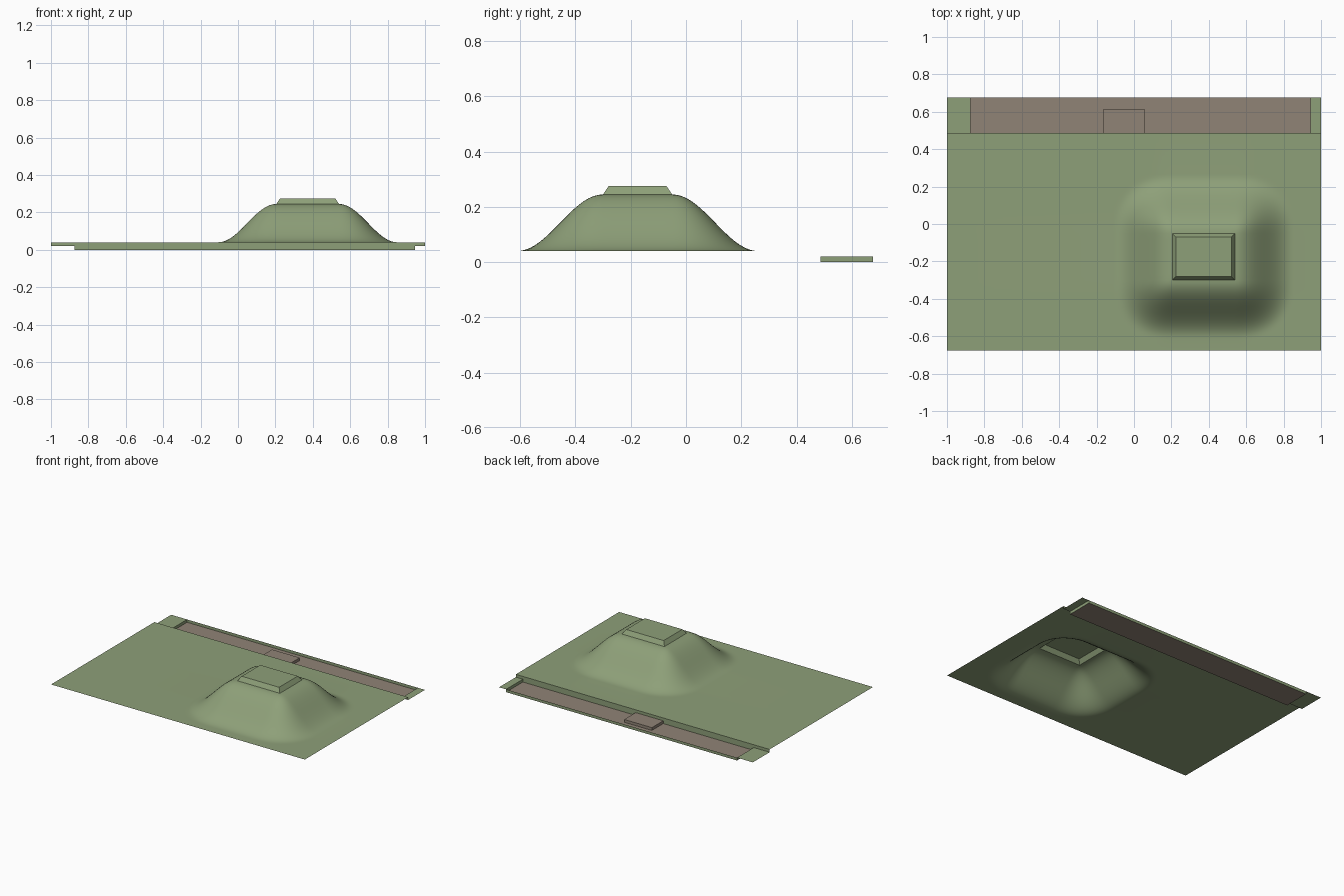
import bpy, bmesh, math

if "Cube" in bpy.data.objects:
    bpy.data.objects.remove(bpy.data.objects["Cube"])


def material(name, rgb):
    m = bpy.data.materials.new(name)
    m.diffuse_color = (*rgb, 1)
    m.use_nodes = True
    m.node_tree.nodes["Principled BSDF"].inputs["Base Color"].default_value = m.diffuse_color
    return m


GRASS = material("grass", (0.27, 0.35, 0.19))
EARTH = material("earth", (0.28, 0.23, 0.18))


def build(name, bm, mat):
    bmesh.ops.remove_doubles(bm, verts=bm.verts, dist=1e-5)
    me = bpy.data.meshes.new(name)
    bm.to_mesh(me)
    bm.free()
    me.materials.append(mat)
    ob = bpy.data.objects.new(name, me)
    bpy.context.collection.objects.link(ob)
    return ob


def quads(name, faces, mat):
    bm = bmesh.new()
    for f in faces:
        bm.faces.new([bm.verts.new(p) for p in f])
    return build(name, bm, mat)


def flat(x0, x1, y0, y1, z):
    return [(x0, y0, z), (x1, y0, z), (x1, y1, z), (x0, y1, z)]


def span(a, b, n):
    return [a + (b - a) * i / n for i in range(n)]


# key dimensions
PX0, PX1, PY0, PY1 = 0.205, 0.54, -0.30, -0.05   # plinth footprint
GROUND, PLATEAU, TOP = 0.04, 0.245, 0.275
BANK, BACK = 0.487, 0.676                        # near and far trench edges
TX0, TX1 = -0.875, 0.945


def height(x, y):
    dx = max(PX0 - x, x - PX1, 0) / 0.312
    dy = max(PY0 - y, y - PY1, 0) / 0.312
    d = min((dx ** 2.3 + dy ** 2.3) ** (1 / 2.3), 1)
    return GROUND + (PLATEAU - GROUND) * (0.5 + 0.5 * math.cos(math.pi * d))


# ground sheet with the hill raised from it, open beneath the plinth
xs = [-1] + span(-0.11, PX0, 18) + span(PX0, PX1, 8) + span(PX1, 0.855, 18) + [0.855, 1]
ys = [-BACK] + span(-0.615, PY0, 18) + span(PY0, PY1, 8) + span(PY1, 0.265, 18) + [0.265, BANK]
bm = bmesh.new()
grid = [[bm.verts.new((x, y, height(x, y))) for x in xs] for y in ys]
for j in range(len(ys) - 1):
    for i in range(len(xs) - 1):
        cx, cy = (xs[i] + xs[i + 1]) / 2, (ys[j] + ys[j + 1]) / 2
        if PX0 < cx < PX1 and PY0 < cy < PY1:
            continue
        bm.faces.new((grid[j][i], grid[j][i + 1], grid[j + 1][i + 1], grid[j + 1][i]))
hill = build("ground_and_hill", bm, GRASS)
hill.data.polygons.foreach_set("use_smooth", [True] * len(hill.data.polygons))

# bevelled plinth on the hilltop
low = flat(PX0, PX1, PY0, PY1, PLATEAU)
high = flat(PX0 + 0.02, PX1 - 0.02, PY0 + 0.02, PY1 - 0.02, TOP)
sides = [[low[i], low[(i + 1) % 4], high[(i + 1) % 4], high[i]] for i in range(4)]
quads("hilltop_plinth", [high] + sides, GRASS)

# banks: step down from the ground, end shelves and trench walls
S = 0.02


def wall(a, b, z0, z1):
    return [(*a, z0), (*b, z0), (*b, z1), (*a, z1)]


quads("trench_banks", [
    flat(-1, TX0, BANK, BACK, S),
    flat(TX1, 1, BANK, BACK, S),
    wall((1, BANK), (-1, BANK), S, GROUND),
    wall((TX1, BANK), (TX0, BANK), 0, S),
    wall((TX0, BANK), (TX0, BACK), 0, S),
    wall((TX1, BACK), (TX1, BANK), 0, S),
    wall((TX1, BACK), (TX0, BACK), 0, S),
], GRASS)

# trench floor
quads("trench_floor", [flat(TX0, TX1, BANK, BACK, 0)], EARTH)

# raised slab in the trench
bx0, bx1, by1 = -0.162, 0.056, 0.615
quads("trench_slab", [
    flat(bx0, bx1, BANK, by1, S),
    wall((bx0, by1), (bx0, BANK), 0, S),
    wall((bx1, BANK), (bx1, by1), 0, S),
    wall((bx1, by1), (bx0, by1), 0, S),
], EARTH)
